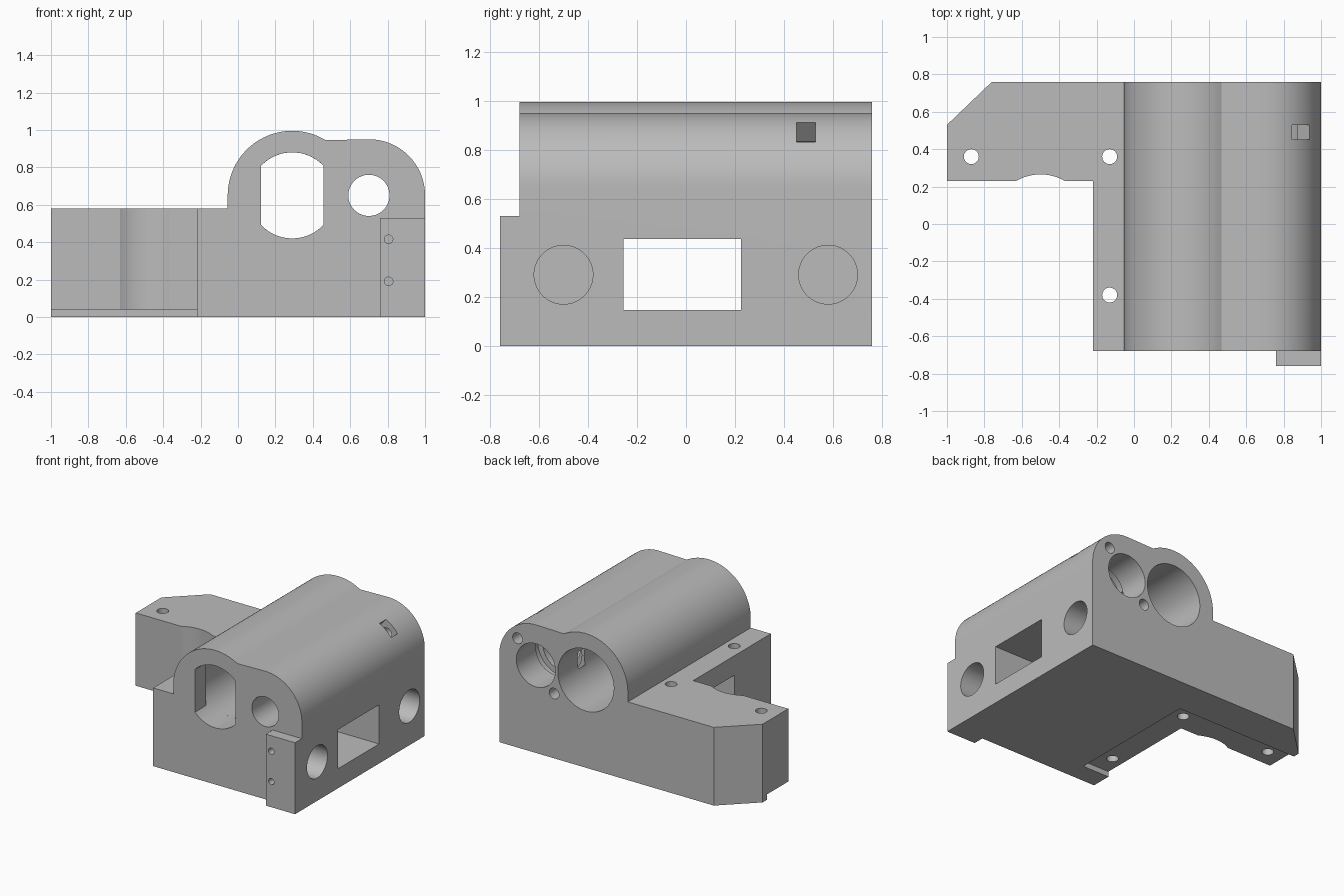
import bpy, bmesh, math
from mathutils import Matrix, Vector

old = bpy.data.objects.get("Cube")
if old:
    bpy.data.objects.remove(old, do_unlink=True)

grey = bpy.data.materials.new("light_grey")
grey.use_nodes = True
colour = (0.5, 0.5, 0.5, 1)
grey.diffuse_color = colour
grey.node_tree.nodes["Principled BSDF"].inputs["Base Color"].default_value = colour

# Axis frames: (u, v, w) to world, profile in u-v, extruded along w
FRAMES = {
    "x": Matrix(((0, 0, 1), (1, 0, 0), (0, 1, 0))),
    "y": Matrix(((1, 0, 0), (0, 0, 1), (0, 1, 0))),
    "z": Matrix.Identity(3),
}


def arc(cx, cy, r, start, end, steps=32):
    angles = [math.radians(start + (end - start) * i / steps) for i in range(steps + 1)]
    return [(cx + r * math.cos(a), cy + r * math.sin(a)) for a in angles]


def circle(cx, cy, r, steps=64):
    return arc(cx, cy, r, 0, 360, steps)[:-1]


def rect(u0, u1, v0, v1):
    return [(u0, v0), (u1, v0), (u1, v1), (u0, v1)]


def prism(name, axis, profile, low, high):
    """Extrude a closed profile along one axis."""
    bm = bmesh.new()
    frame = FRAMES[axis]
    face = bm.faces.new([bm.verts.new(frame @ Vector((u, v, low))) for u, v in profile])
    out = bmesh.ops.extrude_face_region(bm, geom=[face])
    moved = [g for g in out["geom"] if isinstance(g, bmesh.types.BMVert)]
    bmesh.ops.translate(bm, verts=moved, vec=frame @ Vector((0, 0, high - low)))
    bmesh.ops.recalc_face_normals(bm, faces=bm.faces)
    mesh = bpy.data.meshes.new(name)
    bm.to_mesh(mesh)
    bm.free()
    mesh.materials.append(grey)
    obj = bpy.data.objects.new(name, mesh)
    bpy.context.collection.objects.link(obj)
    return obj


def combine(target, tool, operation):
    """Apply a boolean and discard the tool object."""
    bpy.context.view_layer.objects.active = target
    mod = target.modifiers.new(operation, "BOOLEAN")
    mod.operation = operation
    mod.solver = "EXACT"
    mod.object = tool
    bpy.ops.object.modifier_apply(modifier=mod.name)
    bpy.data.objects.remove(tool, do_unlink=True)


def cut(axis, profile, low, high):
    combine(housing, prism("cutter", axis, profile, low, high), "DIFFERENCE")


FRONT, BACK = -0.68, 0.76
BORE = (0.29, 0.65)     # large bore centre, x and z
SHAFT = (0.70, 0.65)    # small stepped bore centre

# Main housing with two rounded humps and a side ledge
hump_end = math.degrees(math.asin(0.295 / 0.345))
outline = [(-0.22, 0), (1, 0)]
outline += arc(*SHAFT, 0.30, 0, 90)
outline += arc(*BORE, 0.345, hump_end, 180, 48)
outline += [(-0.055, 0.58), (-0.22, 0.58)]
housing = prism("housing", "y", outline, FRONT, BACK)

# Side wing with a chamfered corner and a scalloped front edge
scallop = arc(-0.5, 0.005, 0.26, 120, 60, 24)
wing = [(-1, 0.23)] + scallop + [(-0.1, 0.23), (-0.1, BACK), (-0.76, BACK), (-1, 0.53)]
wing = [(u, max(v, 0.23)) for u, v in wing]
combine(housing, prism("wing", "z", wing, 0, 0.58), "UNION")

# Front corner tab
combine(housing, prism("tab", "z", rect(0.76, 1, -0.76, -0.6), 0, 0.53), "UNION")

# Shallow step under the ledge and wing
cut("z", rect(-1.2, 0, -0.53, 0.48), -0.1, 0.04)

# Large bore, flattened on both sides at the front
flat = math.degrees(math.acos(0.167 / 0.23))
slotted = arc(*BORE, 0.23, flat, 180 - flat) + arc(*BORE, 0.23, 180 + flat, 360 - flat)
cut("y", slotted, FRONT - 0.1, FRONT + 0.2)
cut("y", circle(*BORE, 0.23), FRONT + 0.13, BACK + 0.1)

# Small bore with counterbore and inner groove
cut("y", circle(*SHAFT, 0.11), FRONT - 0.1, BACK + 0.1)
cut("y", circle(*SHAFT, 0.16), 0.40, BACK + 0.1)
cut("y", circle(*SHAFT, 0.20), 0.45, 0.53)

# Angled slot from the rounded edge into the groove
a = math.radians(49)
out, side = Vector((math.cos(a), math.sin(a))), Vector((-math.sin(a), math.cos(a)))
slot = [Vector(SHAFT) + out * d + side * s
        for d, s in ((0.15, -0.062), (0.4, -0.062), (0.4, 0.062), (0.15, 0.062))]
cut("y", slot, 0.452, 0.528)

# Screw holes in the back face
for x, z in ((0.85, 0.81), (0.55, 0.48)):
    cut("y", circle(x, z, 0.04, 32), BACK - 0.25, BACK + 0.1)

# Window through the housing and two blind round pockets in the side
cut("x", rect(-0.255, 0.225, 0.145, 0.435), -0.4, 1.1)
for y in (-0.5, 0.58):
    cut("x", circle(y, 0.29, 0.12), 0.4, 1.1)

# Vertical mounting holes
for x, y in ((-0.87, 0.36), (-0.13, 0.36), (-0.13, -0.38)):
    cut("z", circle(x, y, 0.04, 32), -0.1, 0.7)

# Tab screw holes
for z in (0.19, 0.415):
    cut("y", circle(0.805, z, 0.023, 24), -0.86, -0.63)

# Smooth curved walls, keep edges sharp
bpy.ops.object.select_all(action="DESELECT")
housing.select_set(True)
bpy.context.view_layer.objects.active = housing
bpy.ops.object.shade_smooth_by_angle(angle=math.radians(25))
